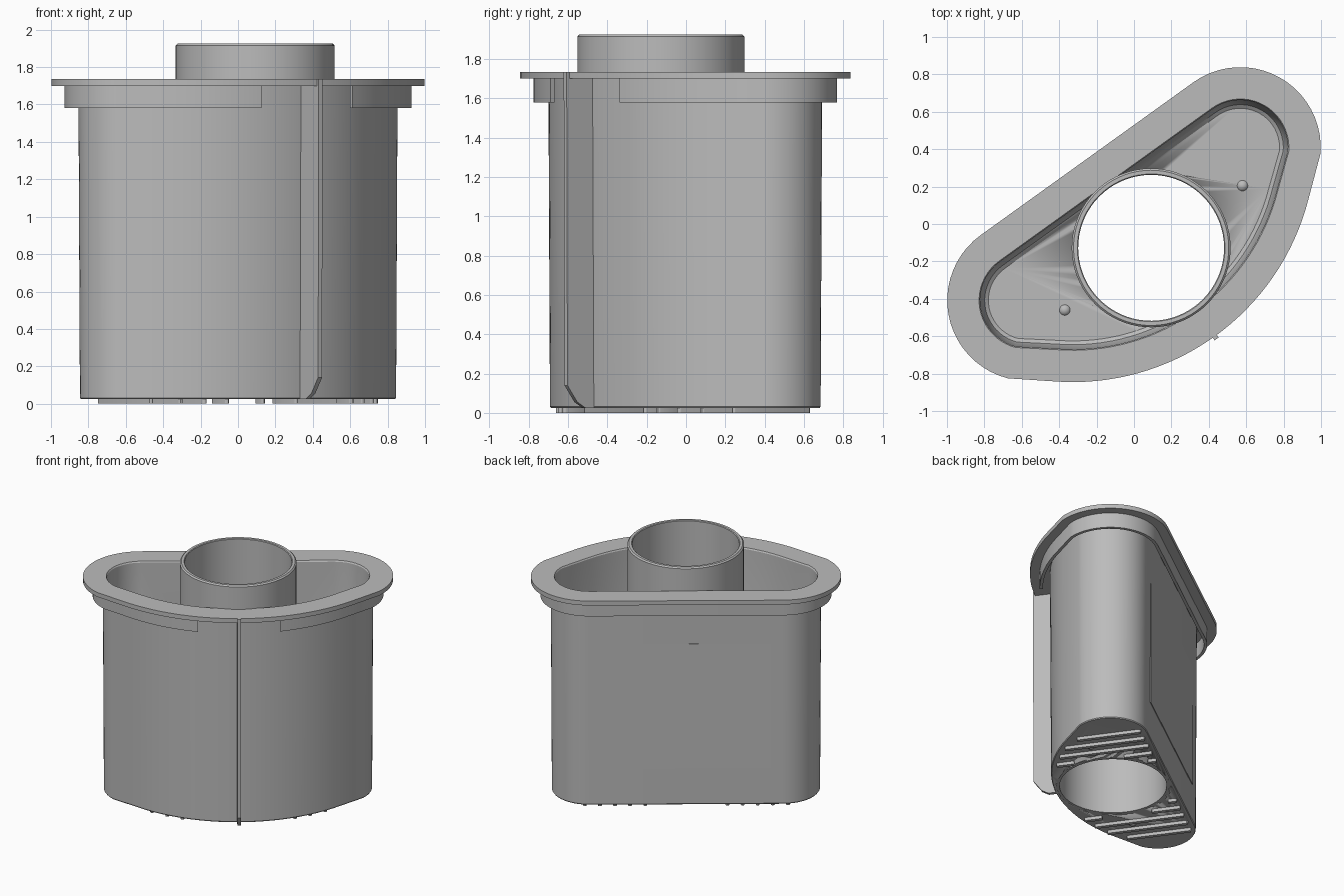
import bpy, bmesh, math
from mathutils import Vector

if "Cube" in bpy.data.objects:
    bpy.data.objects.remove(bpy.data.objects["Cube"])

grey = bpy.data.materials.new("grey plastic")
grey.use_nodes = True
grey.diffuse_color = (0.5, 0.5, 0.5, 1)
grey.node_tree.nodes["Principled BSDF"].inputs["Base Color"].default_value = (0.5, 0.5, 0.5, 1)

# The D-shaped plan: u runs along the flat side, v points to the bowed side
TURN = math.radians(35.7)
CORNER_U, CORNER_R = 0.7, 0.43
BOW_V, BOW_R = -0.56, 1.30
TUBE_V, TUBE_OUT, TUBE_IN = 0.157, 0.425, 0.39


def place(u, v, z):
    c, s = math.cos(TURN), math.sin(TURN)
    return Vector((c * u + s * v, s * u - c * v, z))


def arc(cu, cv, r, a0, a1, n):
    angles = [a0 + (a1 - a0) * i / n for i in range(n + 1)]
    return [(cu + r * math.cos(a), cv + r * math.sin(a)) for a in angles]


def outline(inset, gap=0.0):
    """Plan outline moved inward, starting and ending at the bow's middle."""
    r, big = CORNER_R - inset, BOW_R - inset
    half = arc(CORNER_U, 0, r, -math.pi / 2, math.radians(40), 20)
    half += arc(0, BOW_V, big, math.radians(50), math.acos(gap / big), 16)
    path = [(-u, v) for u, v in reversed(half)] + half
    return path if gap else path[:-1]


def finish(name, bm):
    bmesh.ops.recalc_face_normals(bm, faces=bm.faces)
    mesh = bpy.data.meshes.new(name)
    bm.to_mesh(mesh)
    bm.free()
    obj = bpy.data.objects.new(name, mesh)
    bpy.context.collection.objects.link(obj)
    mesh.materials.append(grey)
    bpy.ops.object.select_all(action="DESELECT")
    obj.select_set(True)
    bpy.context.view_layer.objects.active = obj
    bpy.ops.object.shade_smooth_by_angle(angle=math.radians(30))
    return obj


def loft(name, rows, ring=True, cyclic=False):
    """Skin rows of points; ring closes each row, cyclic joins last to first."""
    bm = bmesh.new()
    vs = [[bm.verts.new(p) for p in row] for row in rows]
    n = len(vs[0])
    for i in range(len(vs) if cyclic else len(vs) - 1):
        a, b = vs[i], vs[(i + 1) % len(vs)]
        for j in range(n if ring else n - 1):
            k = (j + 1) % n
            bm.faces.new((a[j], a[k], b[k], b[j]))
    if not cyclic:
        bm.faces.new(vs[0])
        bm.faces.new(vs[-1])
    elif not ring:
        bm.faces.new([row[0] for row in vs])
        bm.faces.new([row[-1] for row in vs])
    return finish(name, bm)


def prism(name, plan, z0, z1):
    return loft(name, [[place(u, v, z) for u, v in plan] for z in (z0, z1)])


def plan_rows(profile, gap=0.0):
    return [[place(u, v, z) for u, v in outline(d, gap)] for d, z in profile]


# Container shell with rim, wall and floor
shell = [(0.158, 0.025), (0.153, 0.032), (0.145, 1.70), (0, 1.70), (0, 1.735),
         (0.17, 1.735), (0.176, 1.725), (0.19, 0.11), (0.2, 0.075), (0.22, 0.06)]
body = loft("container_body", plan_rows(shell))

# Opening through the floor for the tube
cutter = prism("tube_cutter", arc(0, TUBE_V, 0.41, 0, math.tau * 95 / 96, 95), -0.5, 2.5)
cutter.hide_render = True
cut = body.modifiers.new("tube_hole", "BOOLEAN")
cut.object = cutter
cut.operation = "DIFFERENCE"
cut.solver = "EXACT"
bpy.context.view_layer.objects.active = body
bpy.ops.object.modifier_apply(modifier=cut.name)
bpy.data.objects.remove(cutter)

# Central tube, open at both ends
tube = [(TUBE_IN, 0.025), (TUBE_OUT, 0.025), (TUBE_OUT, 1.915), (TUBE_OUT - 0.01, 1.925),
        (TUBE_IN + 0.005, 1.925), (TUBE_IN, 1.92)]
loft("central_tube", [[place(u, v, z) for u, v in arc(0, TUBE_V, r, 0, math.tau * 71 / 72, 71)]
                      for r, z in tube], cyclic=True)

# Thin skirt under the rim, broken at the bow's middle
skirt = [(0.07, 1.58), (0.07, 1.705), (0.093, 1.705), (0.093, 1.58)]
loft("rim_skirt", plan_rows(skirt, gap=0.3), ring=False, cyclic=True)

# Upright fin on the bow
fin = [(0.56, 0.026), (0.64, 0.026), (0.69, 0.055), (0.752, 0.14), (0.757, 1.735), (0.56, 1.735)]
loft("front_fin", [[place(u, v, z) for v, z in fin] for u in (-0.013, 0.013)])

# Shallow panel on the flat back
prism("back_panel", [(-0.62, -0.284), (0.62, -0.284), (0.62, -0.27), (-0.62, -0.27)], 0.32, 1.32)


# Round-ended ribs under the floor, stopping short of the tube
def rib(name, u, v0, v1, w=0.014):
    if v1 - v0 > 3 * w:
        prism(name, arc(u, v1 - w, w, 0, math.pi, 6) + arc(u, v0 + w, w, math.pi, math.tau, 6),
              0, 0.03)


EDGE = 0.185
for side in (-1, 1):
    for i in range(6):
        u = 0.19 + 0.11 * i
        over = max(u - CORNER_U, 0)
        h = math.sqrt((CORNER_R - EDGE) ** 2 - over ** 2)
        low = -h
        high = BOW_V + math.sqrt((BOW_R - EDGE) ** 2 - u * u)
        if over:
            high = min(high, h)
        name = "floor_rib"
        if u < 0.45:
            reach = math.sqrt(0.45 ** 2 - u * u)
            rib(name, side * u, low, TUBE_V - reach)
            rib(name, side * u, TUBE_V + reach, high)
        else:
            rib(name, side * u, low, high)

# Small round bumps in the floor
for x, y in ((0.58, 0.205), (-0.37, -0.46)):
    bm = bmesh.new()
    bmesh.ops.create_uvsphere(bm, u_segments=20, v_segments=12, radius=0.034)
    bmesh.ops.translate(bm, verts=bm.verts, vec=(x, y, 0.042))
    finish("floor_bump", bm)
